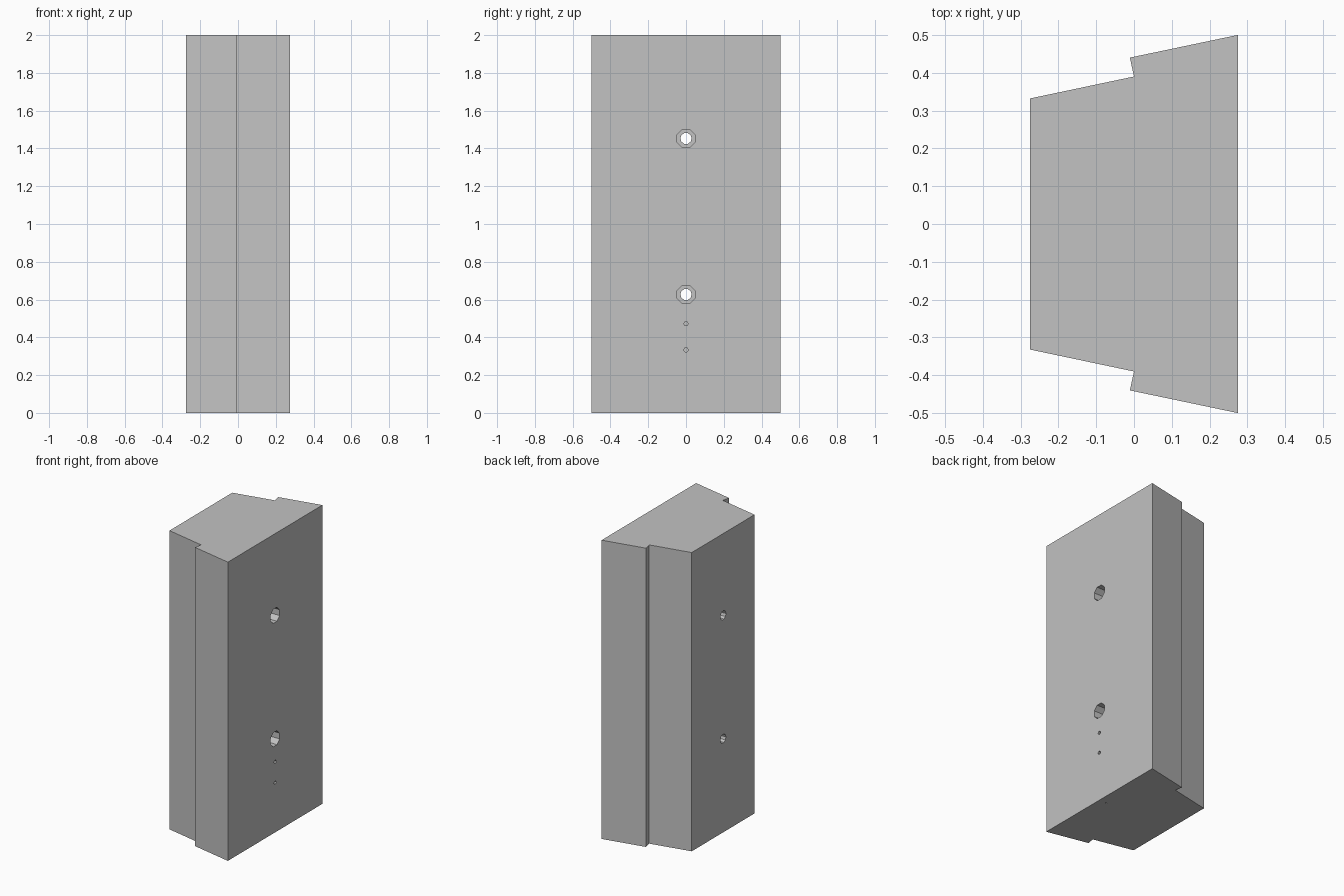
import bpy
import bmesh
from math import pi
from mathutils import Matrix, Vector

if "Cube" in bpy.data.objects:
    bpy.data.objects.remove(bpy.data.objects["Cube"], do_unlink=True)

HEIGHT = 2.0
FACE_X = 0.275

# Single flat grey
grey = bpy.data.materials.new("light_grey")
grey.use_nodes = True
colour = (0.54, 0.54, 0.54, 1)
grey.diffuse_color = colour
grey.node_tree.nodes["Principled BSDF"].inputs["Base Color"].default_value = colour


def add_object(name, bm):
    bmesh.ops.recalc_face_normals(bm, faces=bm.faces)
    mesh = bpy.data.meshes.new(name)
    bm.to_mesh(mesh)
    bm.free()
    mesh.materials.append(grey)
    obj = bpy.data.objects.new(name, mesh)
    bpy.context.scene.collection.objects.link(obj)
    return obj


def drill(block, name, start, end, radius, sides):
    """Cut a faceted round hole from start to end."""
    start, end = Vector(start), Vector(end)
    axis = end - start
    bm = bmesh.new()
    turn = axis.to_track_quat("Z", "Y").to_matrix().to_4x4()
    place = Matrix.Translation((start + end) / 2) @ turn @ Matrix.Rotation(pi / sides, 4, "Z")
    bmesh.ops.create_cone(bm, cap_ends=True, segments=sides, radius1=radius,
                          radius2=radius, depth=axis.length, matrix=place)
    cutter = add_object(name, bm)
    cutter.hide_render = True
    cutter.hide_set(True)
    cut = block.modifiers.new(name, "BOOLEAN")
    cut.operation = "DIFFERENCE"
    cut.solver = "EXACT"
    cut.object = cutter


# Block: mirrored tapered profile with an undercut step, extruded upward
half = [(-FACE_X, 0.332), (0.0, 0.39), (-0.011, 0.44), (FACE_X, 0.5)]
outline = [(x, -y) for x, y in half] + half[::-1]
bm = bmesh.new()
base = bm.faces.new([bm.verts.new((x, y, 0)) for x, y in outline])
top = bmesh.ops.extrude_face_region(bm, geom=[base], use_keep_orig=True)
bmesh.ops.translate(bm, vec=(0, 0, HEIGHT),
                    verts=[v for v in top["geom"] if isinstance(v, bmesh.types.BMVert)])
block = add_object("stepped_block", bm)

# Counterbored through holes
for label, z in (("upper", 1.453), ("lower", 0.627)):
    drill(block, label + "_bore_cutter", (-0.4, 0, z), (0.4, 0, z), 0.03, 10)
    drill(block, label + "_counterbore_cutter", (0.0, 0, z), (0.4, 0, z), 0.051, 8)

# Pin holes in the broad face, and one rising from the base
for label, z in (("upper", 0.472), ("lower", 0.333)):
    drill(block, label + "_pin_cutter", (0.17, 0, z), (0.4, 0, z), 0.012, 6)
drill(block, "base_pin_cutter", (0.22, 0, -0.1), (0.22, 0, 0.1), 0.006, 6)

# Bake the cuts and discard the cutters
bpy.context.view_layer.update()
result = bpy.data.meshes.new_from_object(
    block.evaluated_get(bpy.context.evaluated_depsgraph_get()))
cutters = [m.object for m in block.modifiers]
block.modifiers.clear()
block.data = result
for cutter in cutters:
    bpy.data.objects.remove(cutter, do_unlink=True)
